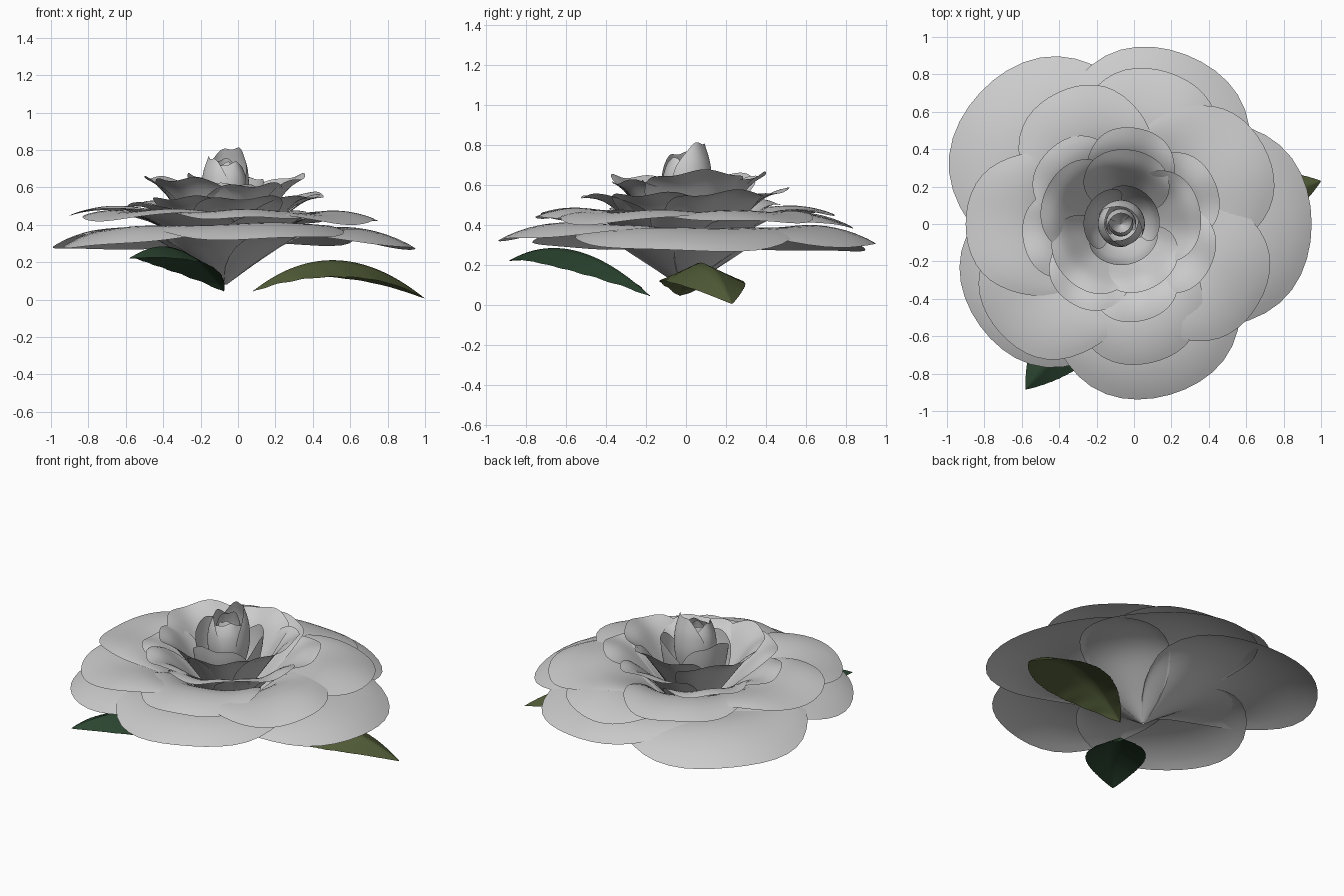
import bpy, bmesh, math, random
from mathutils import Vector

if "Cube" in bpy.data.objects:
    bpy.data.objects.remove(bpy.data.objects["Cube"])

random.seed(4)
CX, CY = -0.07, 0.0          # flower axis


def spline(pts, t):
    """Catmull-Rom sample of a (radius, height) profile, t in 0..1."""
    n = len(pts) - 1
    x = min(max(t, 0), 1) * n
    i = min(int(x), n - 1)
    f = x - i
    p = [Vector(pts[min(max(i + k, 0), n)]) for k in (-1, 0, 1, 2)]
    return 0.5 * (2 * p[1] + (p[2] - p[0]) * f + (2 * p[0] - 5 * p[1] + 4 * p[2] - p[3]) * f ** 2
                  + (3 * p[1] - p[0] - 3 * p[2] + p[3]) * f ** 3)


def grid_object(name, nu, nv, fn):
    """Sheet of quads from fn(u, v), u and v in 0..1."""
    bm = bmesh.new()
    vs = [[bm.verts.new(fn(i / nu, j / nv)) for j in range(nv + 1)] for i in range(nu + 1)]
    for i in range(nu):
        for j in range(nv):
            bm.faces.new((vs[i][j], vs[i][j + 1], vs[i + 1][j + 1], vs[i + 1][j]))
    me = bpy.data.meshes.new(name)
    bm.normal_update()
    bm.to_mesh(me)
    bm.free()
    ob = bpy.data.objects.new(name, me)
    bpy.context.collection.objects.link(ob)
    for p in me.polygons:
        p.use_smooth = True
    return ob


def petal(name, angle, size, profile, half, blunt, lift=0.0, ripple=0.012, tilt=0.012, droop=0.0):
    """Rounded petal: a slice of a revolved profile with a curved outline and drooping rim."""
    a0, h = math.radians(angle), math.radians(half)
    ph = random.uniform(0, 6.28)

    def fn(u, v):
        s = (u * 2 - 1) * 0.97
        t = v * math.cos(math.pi / 2 * s) ** blunt
        r, z = spline(profile, t)
        r *= size
        th = a0 + s * h
        z += t * t * (ripple * math.sin(9 * s + ph) + lift) + tilt * s * t
        z -= droop * v ** 6 * t
        return (CX + r * math.cos(th), CY + r * math.sin(th), z)
    return grid_object(name, 36, 20, fn)


# Petal profiles (radius, height), widest ring to tight bud
OUTER = [(0.01, .08), (.2, .22), (.4, .345), (.6, .39), (.8, .375), (1, .32)]
SECOND = [(0.01, .09), (.2, .25), (.4, .40), (.6, .47), (.8, .48), (1, .455)]
THIRD = [(0.01, .10), (.2, .22), (.4, .34), (.6, .45), (.8, .53), (1, .56)]
CUP = [(0.01, .12), (.2, .24), (.4, .36), (.6, .48), (.8, .59), (1, .645)]
HEART = [(0.01, .25), (.5, .32), (.82, .43), (.95, .54), (1, .63)]
BUD = [(0.01, .35), (.7, .43), (1, .56), (.98, .68), (.72, .78)]

# ring: name, profile, half angle, outline bluntness, rim droop, [(direction, reach, lift)]
RINGS = [
    ("outer_petal", OUTER, 98, 0.95, .04,
     [(137, 1.03, -.02), (69, .97, .01), (0, 1.02, -.015), (-74, .95, .04), (216, .93, .0)]),
    ("second_petal", SECOND, 72, 0.75, .025,
     [(29, .87, -.02), (-30, .85, -.02), (222, .87, .0), (180, .83, .03),
      (116, .78, .02), (73, .85, -.04), (-78, .76, .0)]),
    ("third_petal", THIRD, 55, 0.4, .015,
     [(25, .55, .02), (80, .52, .03), (135, .55, -.03), (190, .53, -.04),
      (237, .50, .0), (283, .53, .0), (-25, .53, .01)]),
    ("cup_petal", CUP, 62, 0.24, 0,
     [(10, .43, .02), (82, .40, .01), (155, .44, .01), (226, .41, .0), (298, .38, -.03)]),
    ("heart_petal", HEART, 75, 0.25, 0,
     [(40, .21, .02), (160, .20, .04), (280, .22, -.01)]),
    ("bud_petal", BUD, 100, 0.22, 0,
     [(60, .125, .03), (190, .12, -.02), (310, .115, -.05)]),
    ("inner_bud_petal", BUD, 130, 0.25, 0,
     [(100, .08, -.03), (280, .065, -.05)]),
]
for name, prof, half, blunt, droop, items in RINGS:
    small = prof in (HEART, BUD)
    for k, (ang, reach, lift) in enumerate(items):
        petal(f"{name}_{k + 1}", ang, reach, prof, half, blunt, lift,
              0.008 if small else 0.012, 0.0 if small else 0.012, droop)


def leaf(name, base, mid, tip, width, fold, color):
    """Arched, folded leaf with a finely toothed edge."""
    b, m, t = Vector(base), Vector(mid), Vector(tip)
    ctrl = 2 * m - (b + t) / 2
    d = t - b
    side = Vector((-d.y, d.x, 0)).normalized()

    def fn(u, v):
        s = v * 2 - 1
        p = b * (1 - u) ** 2 + ctrl * 2 * u * (1 - u) + t * u * u
        w = width * max(math.sin(math.pi * u), 0) ** 0.9
        tooth = 1 + (0.03 * ((u * 24) % 1) if abs(s) > 0.99 else 0)
        vein = 0.003 * math.sin(u * 45 - abs(s) * 4) * abs(s) * (1 - u)
        return p + side * (s * w * tooth) + Vector((0, 0, -fold * abs(s) * w / width + vein))
    ob = grid_object(name, 72, 10, fn)
    mat = bpy.data.materials.new(name + "_green")
    mat.diffuse_color = color
    mat.use_nodes = True
    mat.node_tree.nodes["Principled BSDF"].inputs["Base Color"].default_value = mat.diffuse_color
    ob.data.materials.append(mat)


leaf("right_leaf", (.08, -.03, .045), (.53, .08, .21), (1.0, .23, .005), .20, .09, (.085, .11, .04, 1))
leaf("front_leaf", (-.075, -.18, .045), (-.32, -.55, .27), (-.58, -.885, .22), .175, .08, (.025, .06, .03, 1))
